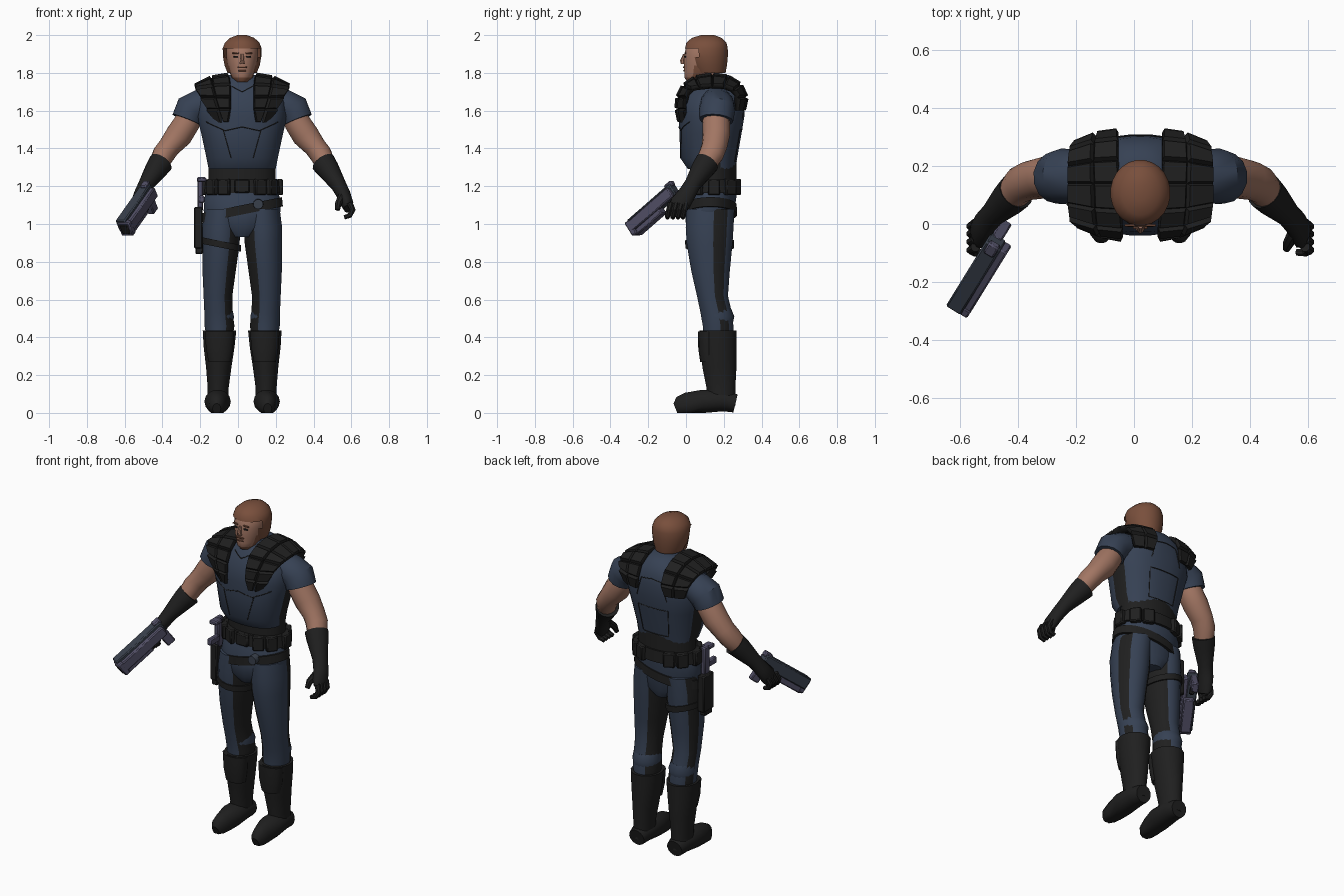
import bpy, bmesh, math
from mathutils import Vector, Matrix
from mathutils.bvhtree import BVHTree

if "Cube" in bpy.data.objects:
    bpy.data.objects.remove(bpy.data.objects["Cube"])

CENTRE = 0.022          # body axis; pairs are mirrored about it
Y, X, Z = Vector((0, 1, 0)), Vector((1, 0, 0)), Vector((0, 0, 1))
made = []


def material(name, *rgb):
    m = bpy.data.materials.new(name)
    m.use_nodes = True
    m.diffuse_color = (*rgb, 1)
    m.node_tree.nodes["Principled BSDF"].inputs["Base Color"].default_value = (*rgb, 1)
    return m


SUIT = material("slate blue cloth", .037, .053, .088)
BLACK = material("black leather", .014, .014, .014)
SKIN = material("skin", .36, .18, .125)
HAIR = material("brown hair", .19, .078, .045)
METAL = material("violet metal", .085, .08, .135)
STEEL = material("dark steel", .04, .05, .07)


def finish(name, bm, mats, mirror=False, bevel=0):
    me = bpy.data.meshes.new(name)
    bm.to_mesh(me)
    bm.free()
    for m in mats:
        me.materials.append(m)
    ob = bpy.data.objects.new(name, me)
    bpy.context.scene.collection.objects.link(ob)
    ob.location.x = CENTRE
    if bevel:
        b = ob.modifiers.new("bevel", 'BEVEL')
        b.width = bevel
    if mirror:
        ob.modifiers.new("mirror", 'MIRROR')
    made.append(ob)
    return ob


def tube_mesh(rows, sides=14, ref=Y, flat=False, power=1, tilt=0):
    """Loft through rows of x, y, z, radius across, radius along ref."""
    bm = bmesh.new()
    pts = [Vector(r[:3]) for r in rows]
    rings = []
    for i, r in enumerate(rows):
        t = Z if flat else (pts[min(i + 1, len(pts) - 1)] - pts[max(i - 1, 0)]).normalized()
        across = t.cross(ref).normalized()
        along = across.cross(t)
        ring = []
        for k in range(sides):
            a = math.tau * (k + .5) / sides
            c, s = [math.copysign(abs(v) ** power, v) for v in (math.cos(a), math.sin(a))]
            p = pts[i] + across * c * r[3] + along * s * r[-1]
            p.z = max(0, p.z + tilt * (p.x - r[0]))
            ring.append(bm.verts.new(p))
        rings.append(ring)
    for lo, hi in zip(rings, rings[1:]):
        for k in range(sides):
            n = (k + 1) % sides
            bm.faces.new((lo[k], lo[n], hi[n], hi[k]))
    bm.faces.new(rings[0][::-1])
    bm.faces.new(rings[-1])
    bmesh.ops.recalc_face_normals(bm, faces=bm.faces)
    return bm


def tube(name, rows, mats, mirror=False, rule=None, **kw):
    bm = tube_mesh(rows, **kw)
    if rule:
        for f in bm.faces:
            f.material_index = int(rule(f.calc_center_median(), f.normal))
    return finish(name, bm, mats, mirror)


def box(name, centre, size, mat, frame=Matrix(), mirror=False, bevel=.006):
    bm = bmesh.new()
    bmesh.ops.create_cube(bm, size=1, matrix=frame @ Matrix.Translation(centre) @ Matrix.Diagonal((*size, 1)))
    return finish(name, bm, [mat], mirror, bevel)


# Torso
vest_rows = [(0, .135, 1.29, .178, .125), (0, .12, 1.35, .19, .152), (0, .13, 1.48, .218, .165),
             (0, .135, 1.57, .24, .175), (0, .14, 1.65, .23, .168), (0, .15, 1.71, .18, .15),
             (0, .15, 1.76, .105, .12), (0, .14, 1.79, .075, .085)]
body = dict(sides=28, flat=True)
tube("vest", vest_rows, [SUIT, BLACK], power=.85, **body,
     rule=lambda c, n: abs(n.x) > .9 and c.z < 1.56 and c.y > .1)
tube("waist", [(0, .15, 1.2, .178, .118), (0, .15, 1.36, .178, .118)], [BLACK], **body)
tube("hips", [(0, .13, .93, .07, .1), (0, .125, .98, .17, .125), (0, .125, 1.07, .205, .132),
              (0, .14, 1.14, .2, .127), (0, .148, 1.22, .18, .12)], [SUIT], **body)

# Raised seams that follow the vest surface
surface = BVHTree.FromBMesh(tube_mesh(vest_rows, sides=28, flat=True, power=.85))


def seam(name, pts, front, mirror=True):
    d = 1 if front else -1
    rows = []
    for a, b in zip(pts, pts[1:]):
        for k in range(7):
            p = Vector(a).lerp(Vector(b), k / 6)
            hit = surface.ray_cast(Vector((p.x, -d, p.y)), Y * d)[0]
            if hit and (not rows or (hit - Vector(rows[-1][:3])).length > .002):
                rows.append((*hit, .003, .003))
    tube(name, rows, [BLACK], mirror, sides=5)


seam("chest_seam", [(0, 1.515), (.09, 1.495), (.19, 1.54)], True)
seam("belly_seam", [(.1, 1.495), (.06, 1.35)], True)
seam("collar_seam", [(0, 1.7), (.055, 1.73)], True)
seam("back_panel_seam", [(0, 1.5), (.1, 1.5), (.085, 1.33), (0, 1.33)], False)
seam("upper_back_seam", [(0, 1.68), (.07, 1.67), (.1, 1.56)], False)

# Quilted shoulder straps: y, z, inner x, outer x, drop of outer edge
strap = [(-.03, 1.54, .07, .13, 0), (-.045, 1.61, .06, .185, 0), (-.04, 1.67, .06, .22, 0),
         (-.01, 1.73, .06, .245, .02), (.05, 1.77, .065, .25, .05), (.14, 1.785, .07, .25, .06),
         (.22, 1.775, .075, .25, .05), (.285, 1.735, .075, .245, .03), (.315, 1.67, .075, .23, 0),
         (.3, 1.6, .09, .2, 0)]
bm = bmesh.new()
grid = []
for y, z, a, b, drop in strap:
    grid.append([bm.verts.new((a + (b - a) * t, y + (.14 - y) * .25 * t * t, z - drop * t * t))
                 for t in (0, .5, 1)])
for p, q in zip(grid, grid[1:]):
    for k in (0, 1):
        bm.faces.new((p[k], p[k + 1], q[k + 1], q[k]))
bm.normal_update()
bmesh.ops.inset_individual(bm, faces=bm.faces[:], thickness=.008, depth=.018)
straps = finish("shoulder_straps", bm, [BLACK])
shell = straps.modifiers.new("shell", 'SOLIDIFY')
shell.thickness = .04
straps.modifiers.new("mirror", 'MIRROR')

# Arms, sleeves and gloves
tube("sleeves", [(.12, .16, 1.66, .07, .08), (.22, .165, 1.63, .085, .092),
                 (.27, .165, 1.605, .09, .096), (.292, .16, 1.55, .084, .09)], [SUIT], True)
tube("arms", [(.25, .16, 1.62, .06, .06), (.29, .16, 1.54, .07, .074), (.335, .16, 1.47, .073, .072),
              (.385, .15, 1.41, .06, .068), (.415, .135, 1.37, .06, .066), (.44, .105, 1.32, .053, .057),
              (.47, .07, 1.27, .045, .05)], [SKIN], True)
tube("gloves", [(.43, .112, 1.325, .066, .066), (.455, .087, 1.29, .06, .062), (.508, .035, 1.21, .042, .044),
                (.535, .005, 1.16, .038, .048), (.555, -.03, 1.11, .034, .055),
                (.56, -.045, 1.08, .022, .045)], [BLACK], True)
for name, off in zip(("index", "middle", "ring", "little"), (-.04, -.012, .016, .042)):
    y = off - .04
    tube(name + "_fingers", [(.57, y, 1.11, .017), (.585, y - .01, 1.075, .016), (.57, y - .018, 1.045, .015),
                             (.54, y - .018, 1.035, .012)], [BLACK], True, sides=8)
tube("thumbs", [(.53, -.03, 1.15, .022), (.51, -.07, 1.11, .019), (.505, -.085, 1.075, .013)],
     [BLACK], True, sides=8)


# Legs with black inner and outer stripes
def leg_rule(c, n):
    inner = n.x < -.55 and c.z < .97
    stripe = n.x > .75 and n.y > .1
    return inner or stripe


tube("legs", [(.1, .13, 1.08, .1, .128), (.11, .125, .98, .103, .128), (.113, .125, .89, .1, .122),
              (.122, .13, .75, .089, .103), (.128, .14, .62, .077, .083), (.125, .16, .53, .076, .084),
              (.12, .17, .46, .08, .082), (.12, .17, .4, .07, .08)],
     [SUIT, BLACK], True, leg_rule, sides=20, flat=True)
tube("boots", [(.12, .17, .435, .09, .098), (.122, .172, .35, .083, .095), (.124, .177, .24, .068, .09),
               (.127, .185, .13, .056, .076), (.128, .185, .04, .058, .078)], [BLACK], True, sides=18, flat=True)
tube("boot_feet", [(.128, .262, .05, .05, .05), (.128, .2, .065, .058, .065), (.13, .09, .06, .064, .07),
                   (.132, .01, .04, .07, .05), (.135, -.035, .03, .058, .04), (.135, -.055, .022, .03, .022)],
     [BLACK], True, ref=X)
tube("shin_guards", [(.12, .12, .27, .06, .045), (.12, .115, .34, .073, .05), (.12, .115, .432, .08, .052)],
     [BLACK], True, flat=True)
tube("knee_folds", [(.125, .16, .55, .074, .08), (.122, .168, .51, .08, .088), (.122, .168, .475, .075, .08)],
     [SUIT], True, sides=18, flat=True)

# Belts, pouches and holster
tube("main_belt", [(0, .148, 1.165, .208, .134), (0, .148, 1.235, .2, .13)], [BLACK], **body)
tube("slung_belt", [(0, .13, 1.05, .217, .141), (0, .13, 1.1, .212, .139)], [BLACK], tilt=.2, **body)
tube("thigh_strap", [(-.113, .125, .875, .107, .13), (-.113, .125, .91, .108, .131)], [BLACK],
     tilt=-.2, sides=20, flat=True)
box("buckle", (0, .012, 1.2), (.08, .025, .07), BLACK)
tube("belt_disc", [(.085, .02, 1.105, .028), (.085, -.02, 1.105, .026)], [STEEL], ref=X)
for k in (28, 52, 90, 128, 152):
    a = math.radians(k)
    spot = Matrix.Translation((math.sin(a) * .2, .148 - math.cos(a) * .132, 1.195)) @ Matrix.Rotation(a, 4, 'Z')
    box("belt_pouches", (0, 0, 0), (.065, .035, .085), BLACK, spot, True)
box("holster", (-.232, .11, .98), (.045, .1, .22), BLACK)
box("holster_tip", (-.228, .1, .87), (.04, .07, .06), BLACK)
box("holstered_grip", (-.222, .1, 1.16), (.03, .05, .18), METAL)
box("holstered_guard", (-.215, .04, 1.13), (.03, .09, .04), METAL)
box("holstered_butt", (-.215, .06, 1.235), (.05, .06, .025), METAL)

# Head
tube("neck", [(0, .125, 1.68, .066, .066), (0, .11, 1.82, .06, .065)], [SKIN], flat=True)
tube("head", [(0, .045, 1.752, .03, .038), (0, .068, 1.775, .055, .078), (0, .08, 1.8, .066, .09),
              (0, .088, 1.84, .078, .1), (0, .09, 1.89, .084, .102), (0, .1, 1.94, .084, .1),
              (0, .105, 1.975, .06, .08)], [SKIN, HAIR], sides=20, flat=True,
     rule=lambda c, n: c.z < 1.778 or (c.z < 1.82 and c.y > .04))
bm = tube_mesh([(0, .125, 1.8, .078, .085), (0, .118, 1.84, .094, .1), (0, .112, 1.885, .102, .11),
                (0, .108, 1.93, .104, .114), (0, .108, 1.96, .092, .107), (0, .11, 1.985, .065, .08),
                (0, .115, 2, .025, .035)], sides=24, flat=True)
opening = [f for f in bm.faces if f.calc_center_median().z < 1.93 and f.calc_center_median().y < .055]
bmesh.ops.delete(bm, geom=opening, context='FACES')
finish("hair", bm, [HAIR])
tube("nose", [(0, -.008, 1.9, .008, .008), (0, -.02, 1.865, .012, .013), (0, -.016, 1.848, .016, .012)],
     [SKIN], sides=8, flat=True)
box("eyes", (.034, -.005, 1.886), (.026, .009, .009), BLACK, mirror=True, bevel=.002)
box("eyebrows", (.036, -.004, 1.905), (.036, .009, .008), HAIR, mirror=True, bevel=.002)
box("mouth", (0, -.011, 1.812), (.042, .008, .007), HAIR, bevel=.002)
box("moustache", (0, -.013, 1.83), (.05, .008, .009), HAIR, bevel=.002)

# Pistol: local x across, y forward, z up
rear, muzzle = Vector((-.482, -.055, 1.18)), Vector((-.627, -.29, .975))
fwd = (muzzle - rear).normalized()
side = fwd.cross(Z).normalized()
frame = Matrix((side, fwd, side.cross(fwd))).transposed().to_4x4()
frame.translation = rear
box("pistol_body", (.012, .17, .012), (.06, .33, .07), STEEL, frame)
box("pistol_rail", (-.028, .17, 0), (.03, .31, .06), METAL, frame)
box("pistol_barrel_shroud", (0, .23, -.035), (.06, .2, .045), METAL, frame)
box("pistol_front", (-.005, .325, -.008), (.075, .035, .085), METAL, frame)
box("pistol_bore", (-.005, .343, -.005), (.05, .01, .06), BLACK, frame)
box("pistol_rear_sight", (.01, .02, .045), (.04, .05, .03), METAL, frame)
box("pistol_grip", (.015, .03, -.06), (.04, .055, .12), METAL, frame)

# Smooth shading with sharp edges kept
bpy.ops.object.select_all(action='DESELECT')
for ob in made:
    ob.select_set(True)
bpy.context.view_layer.objects.active = made[0]
bpy.ops.object.shade_smooth_by_angle(angle=math.radians(38))
